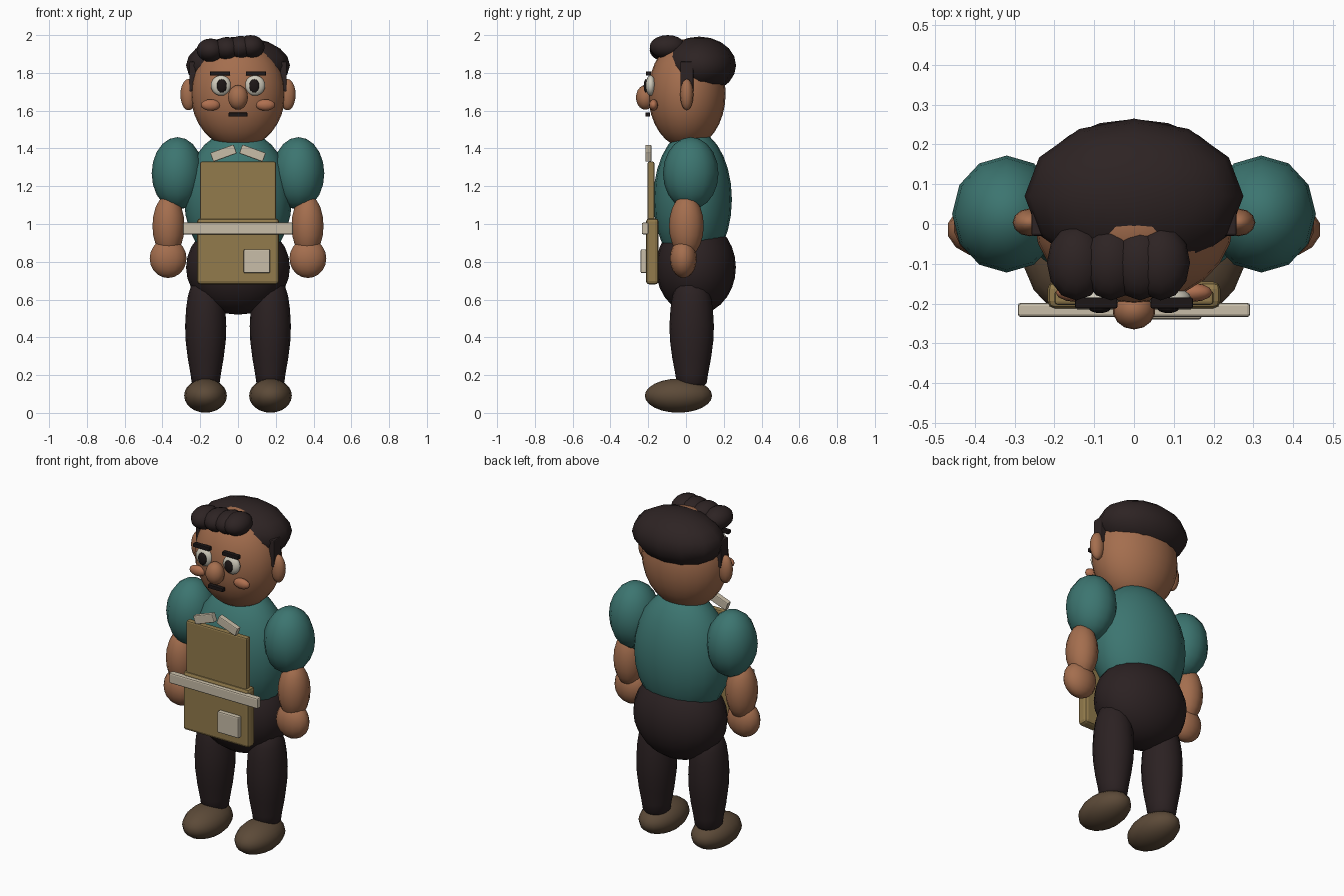
import bpy, bmesh, math
from mathutils import Matrix

if "Cube" in bpy.data.objects:
    bpy.data.objects.remove(bpy.data.objects["Cube"])


def mat(name, rgb):
    m = bpy.data.materials.new(name)
    lin = [((c / 255 + 0.055) / 1.055) ** 2.4 for c in rgb]
    m.diffuse_color = (*lin, 1)
    m.use_nodes = True
    m.node_tree.nodes["Principled BSDF"].inputs["Base Color"].default_value = m.diffuse_color
    return m


SKIN = mat("skin", (164, 110, 78))
CHEEK = mat("cheek", (176, 112, 80))
TEAL = mat("teal shirt", (60, 117, 112))
TAN = mat("apron tan", (146, 123, 76))
CREAM = mat("cream cloth", (200, 189, 168))
HAIR = mat("hair brown", (45, 35, 35))
PANTS = mat("trouser brown", (43, 33, 34))
SHOE = mat("shoe brown", (92, 74, 56))
WHITE = mat("eye white", (208, 203, 188))
DARK = mat("dark brown", (28, 22, 22))


def finish(name, bm, material, smooth=True):
    bmesh.ops.recalc_face_normals(bm, faces=bm.faces)
    me = bpy.data.meshes.new(name)
    bm.to_mesh(me)
    bm.free()
    me.materials.append(material)
    for p in me.polygons:
        p.use_smooth = smooth
    ob = bpy.data.objects.new(name, me)
    bpy.context.collection.objects.link(ob)
    return ob


def ball(name, loc, radii, material, seg=20, rings=14, tilt=0):
    bm = bmesh.new()
    m = Matrix.Translation(loc) @ Matrix.Rotation(tilt, 4, 'X') @ Matrix.Diagonal((*radii, 1))
    bmesh.ops.create_uvsphere(bm, u_segments=seg, v_segments=rings, radius=1, matrix=m)
    return finish(name, bm, material)


def box(name, lo, hi, material, bevel=0.006, turn=0):
    bm = bmesh.new()
    mid = [(a + b) / 2 for a, b in zip(lo, hi)]
    size = [b - a for a, b in zip(lo, hi)]
    m = Matrix.Translation(mid) @ Matrix.Rotation(turn, 4, 'Y') @ Matrix.Diagonal((*size, 1))
    bmesh.ops.create_cube(bm, size=1, matrix=m)
    bmesh.ops.bevel(bm, geom=bm.edges[:], offset=bevel, segments=2, profile=0.5, affect='EDGES')
    return finish(name, bm, material, False)


def lathe(name, loc, profile, material, seg=16, y_scale=1.0):
    """Closed turned shape from (radius, height) rings."""
    bm = bmesh.new()
    rings = []
    for r, z in profile:
        rings.append([bm.verts.new((loc[0] + r * math.cos(2 * math.pi * i / seg),
                                    loc[1] + r * y_scale * math.sin(2 * math.pi * i / seg),
                                    loc[2] + z)) for i in range(seg)])
    for a, b in zip(rings, rings[1:]):
        for i in range(seg):
            j = (i + 1) % seg
            bm.faces.new((a[i], a[j], b[j], b[i]))
    bm.faces.new(rings[0])
    bm.faces.new(rings[-1])
    return finish(name, bm, material)


# Body
ball("torso", (0, 0.035, 1.13), (0.285, 0.208, 0.37), TEAL)
ball("hips", (0, 0.052, 0.77), (0.275, 0.212, 0.25), PANTS)

# Head and hair
ball("head", (0, 0.005, 1.69), (0.25, 0.205, 0.29), SKIN, 24, 16)
ball("hair_cap", (0, 0.07, 1.84), (0.275, 0.195, 0.152), HAIR, 12, 10)
for i, (x, z) in enumerate([(-0.145, 1.92), (-0.058, 1.928), (0.015, 1.934), (0.067, 1.938)]):
    ball(f"fringe_curl_{i + 1}", (x, -0.097, z), (0.074, 0.095, 0.062), HAIR, 12, 10)

# Nose and mouth
ball("nose", (0, -0.215, 1.67), (0.054, 0.05, 0.065), SKIN, 14, 10)
box("mouth", (-0.05, -0.215, 1.568), (0.05, -0.19, 1.59), DARK, 0.004)

# Paired parts
LEG = [(0.05, 0.13), (0.074, 0.16), (0.081, 0.21), (0.095, 0.29), (0.106, 0.38), (0.109, 0.46),
       (0.104, 0.55), (0.094, 0.62), (0.075, 0.68), (0.03, 0.72)]
for side, s in (("left", -1), ("right", 1)):
    ball(f"{side}_ear", (s * 0.262, 0.004, 1.685), (0.043, 0.035, 0.083), SKIN, 12, 10)
    box(f"{side}_sideburn", (s * 0.24 - 0.018, -0.03, 1.70), (s * 0.24 + 0.018, 0.04, 1.86), HAIR)
    ball(f"{side}_eye", (s * 0.09, -0.187, 1.733), (0.054, 0.027, 0.054), WHITE, 16, 10)
    ball(f"{side}_pupil", (s * 0.086, -0.212, 1.731), (0.027, 0.012, 0.036), DARK, 14, 8)
    box(f"{side}_brow", (s * 0.095 - 0.053, -0.212, 1.785), (s * 0.095 + 0.053, -0.185, 1.808), DARK, 0.004)
    ball(f"{side}_cheek", (s * 0.145, -0.172, 1.63), (0.052, 0.024, 0.03), CHEEK, 12, 8)

    ball(f"{side}_sleeve", (s * 0.32, 0.025, 1.268), (0.137, 0.147, 0.192), TEAL, 12, 10)
    ball(f"{side}_forearm", (s * 0.368, 0.002, 0.99), (0.087, 0.092, 0.165), SKIN, 14, 10)
    ball(f"{side}_hand", (s * 0.37, -0.014, 0.818), (0.1, 0.071, 0.104), SKIN, 14, 10)

    lathe(f"{side}_leg", (s * 0.171, 0.03, 0), LEG, PANTS, 16, 1.08)
    ball(f"{side}_shoe", (s * 0.172, -0.04, 0.091), (0.113, 0.178, 0.09), SHOE, 16, 12)

    # Collar flap
    box(f"{side}_collar", (s * 0.077 - 0.066, -0.215, 1.35), (s * 0.077 + 0.066, -0.183, 1.4),
        CREAM, 0.005, s * math.radians(20))

# Apron
box("apron_bib", (-0.2, -0.203, 0.99), (0.2, -0.168, 1.33), TAN, 0.008)
box("apron_skirt", (-0.217, -0.212, 0.68), (0.217, -0.145, 1.03), TAN, 0.018)
box("apron_belt", (-0.292, -0.234, 0.945), (0.292, -0.198, 1.007), CREAM, 0.008)
box("apron_pocket", (0.03, -0.24, 0.74), (0.17, -0.21, 0.866), CREAM, 0.007)
